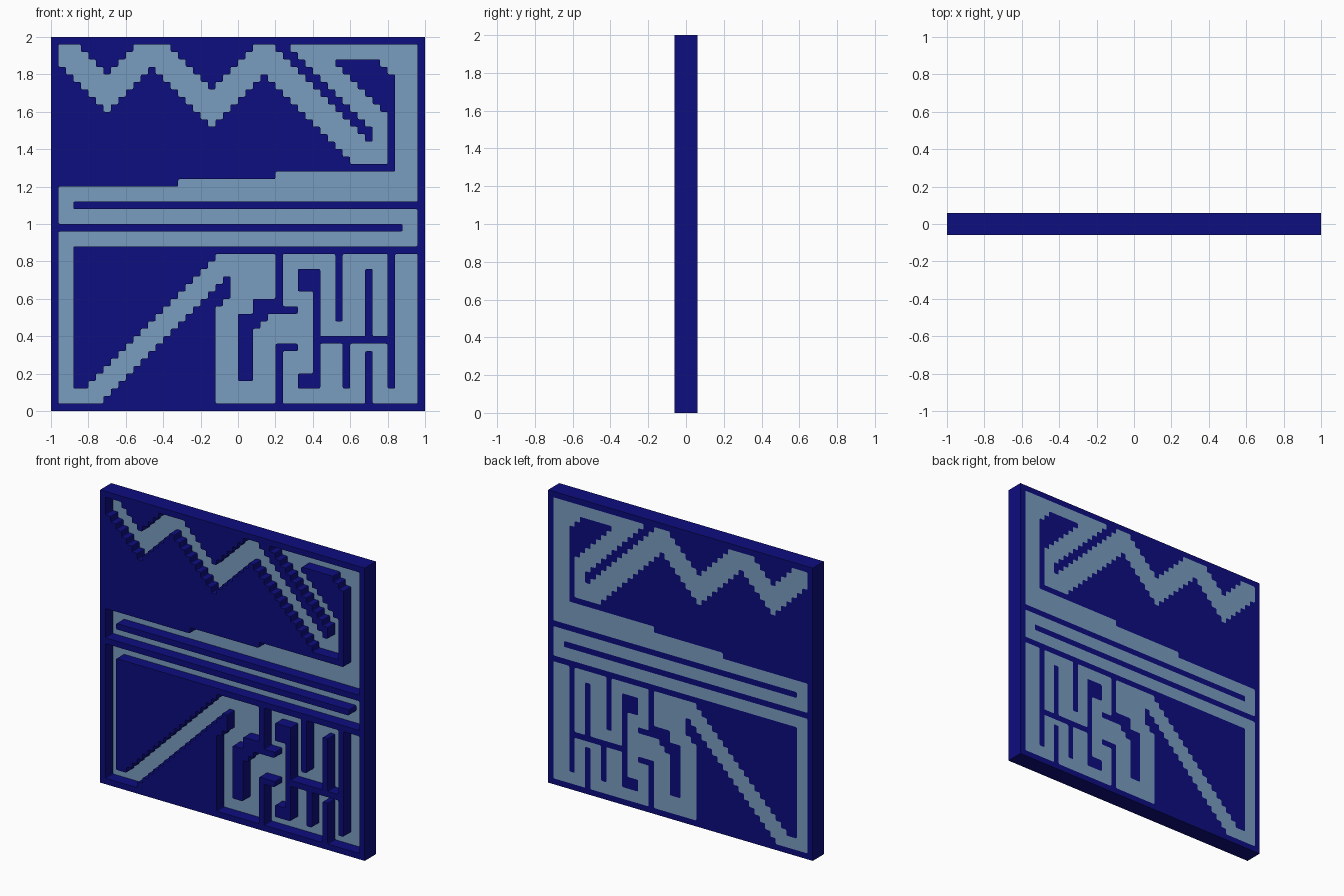
import bpy, bmesh

cube = bpy.data.objects.get("Cube")
if cube:
    bpy.data.objects.remove(cube, do_unlink=True)

N = 50            # cells per side
S = 2.0 / N       # cell size
FRONT, FLOOR, BACK = -0.06, 0.02, 0.06
solid = set()     # cells filled by raised walls, (column, row from the bottom)


def block(c0, r0, c1, r1):
    solid.update((c, r) for c in range(c0, c1) for r in range(r0, r1))


def stairs(c0, c1, low, high):
    """Fill each column from low(c) up to high(c), giving a stepped diagonal."""
    for c in range(c0, c1):
        block(c, low(c), c + 1, high(c))


def polyline(knots):
    def height(c):
        for (a, ha), (b, hb) in zip(knots, knots[1:]):
            if a <= c <= b:
                return round(ha + (hb - ha) * (c - a) / (b - a))
    return height


# Outer rim
block(0, 0, N, 1)
block(0, N - 1, N, N)
block(0, 0, 1, N)
block(N - 1, 0, N, N)

# Zigzag channel: solid above its top line and below its bottom line
zig_top = polyline([(1, 49), (3, 49), (7, 45), (11, 49), (15, 49), (21, 43), (27, 49), (30, 49)])
zig_base = polyline([(1, 46), (7, 40), (13, 46), (21, 38), (28, 45), (40, 33), (45, 33)])
stairs(1, 30, zig_top, lambda c: 49)
stairs(1, 45, lambda c: 30 if c < 17 else 31 if c < 30 else 32, zig_base)

# Diagonal divider and triangular island at the upper right
stairs(30, 43, lambda c: 78 - c, lambda c: 80 - c)
stairs(38, 45, lambda c: 84 - c, lambda c: min(47, 90 - c))
block(45, 32, 46, 45)

# Long horizontal dividers
block(3, 27, 50, 28)
block(0, 24, 47, 25)
block(3, 21, 50, 22)

# Large triangle and the slope under the lower diagonal channel
stairs(3, 22, lambda c: max(3, c - 1), lambda c: 21)
stairs(7, 22, lambda c: 1, lambda c: c - 5)
block(22, 14, 23, 17)
block(23, 15, 24, 18)

# Maze walls at the lower right: left, bottom, right, top
for wall in [
    (25, 4, 27, 13), (27, 11, 28, 15), (28, 12, 29, 15), (29, 13, 31, 15),
    (31, 13, 33, 14), (30, 15, 31, 21), (30, 1, 31, 9), (31, 8, 33, 9),
    (33, 16, 36, 19), (35, 3, 36, 16), (33, 3, 35, 5), (36, 9, 46, 10),
    (38, 12, 39, 21), (42, 10, 43, 19), (45, 3, 46, 21),
    (39, 3, 40, 9), (42, 1, 43, 8),
]:
    block(*wall)

channel = {(c, r) for c in range(N) for r in range(N)} - solid


def material(name, rgb):
    m = bpy.data.materials.new(name)
    m.use_nodes = True
    m.diffuse_color = (*rgb, 1)
    bsdf = next(n for n in m.node_tree.nodes if n.type == 'BSDF_PRINCIPLED')
    bsdf.inputs["Base Color"].default_value = (*rgb, 1)
    return m


def slab(name, cells, y0, y1, mat):
    """Extrude a set of cells from y0 to y1 and round the upright corners."""
    bm = bmesh.new()
    verts = {}

    def v(c, r, y):
        if (c, r, y) not in verts:
            verts[c, r, y] = bm.verts.new((c * S - 1, y, r * S))
        return verts[c, r, y]

    for c, r in sorted(cells):
        ring = [(c, r), (c + 1, r), (c + 1, r + 1), (c, r + 1)]
        bm.faces.new([v(*p, y0) for p in ring])
        bm.faces.new([v(*p, y1) for p in reversed(ring)])
        for i, (dc, dr) in enumerate([(0, -1), (1, 0), (0, 1), (-1, 0)]):
            if (c + dc, r + dr) not in cells:
                a, b = ring[i], ring[(i + 1) % 4]
                bm.faces.new([v(*b, y0), v(*a, y0), v(*a, y1), v(*b, y1)])
    bm.normal_update()
    corners = [e for e in bm.edges
               if abs(e.verts[0].co.y - e.verts[1].co.y) > 0.01
               and len(e.link_faces) == 2 and e.calc_face_angle() > 0.5
               and abs(e.verts[0].co.x) < 0.99]
    bmesh.ops.bevel(bm, geom=corners, offset=0.008, segments=2,
                    profile=0.5, affect='EDGES')
    mesh = bpy.data.meshes.new(name)
    bm.to_mesh(mesh)
    bm.free()
    mesh.materials.append(mat)
    obj = bpy.data.objects.new(name, mesh)
    bpy.context.collection.objects.link(obj)
    return obj


slab("maze_walls", solid, FRONT, BACK, material("navy blue", (0.004, 0.004, 0.215)))
slab("channel_floor", channel, FLOOR, BACK, material("pale steel blue", (0.19, 0.34, 0.53)))
